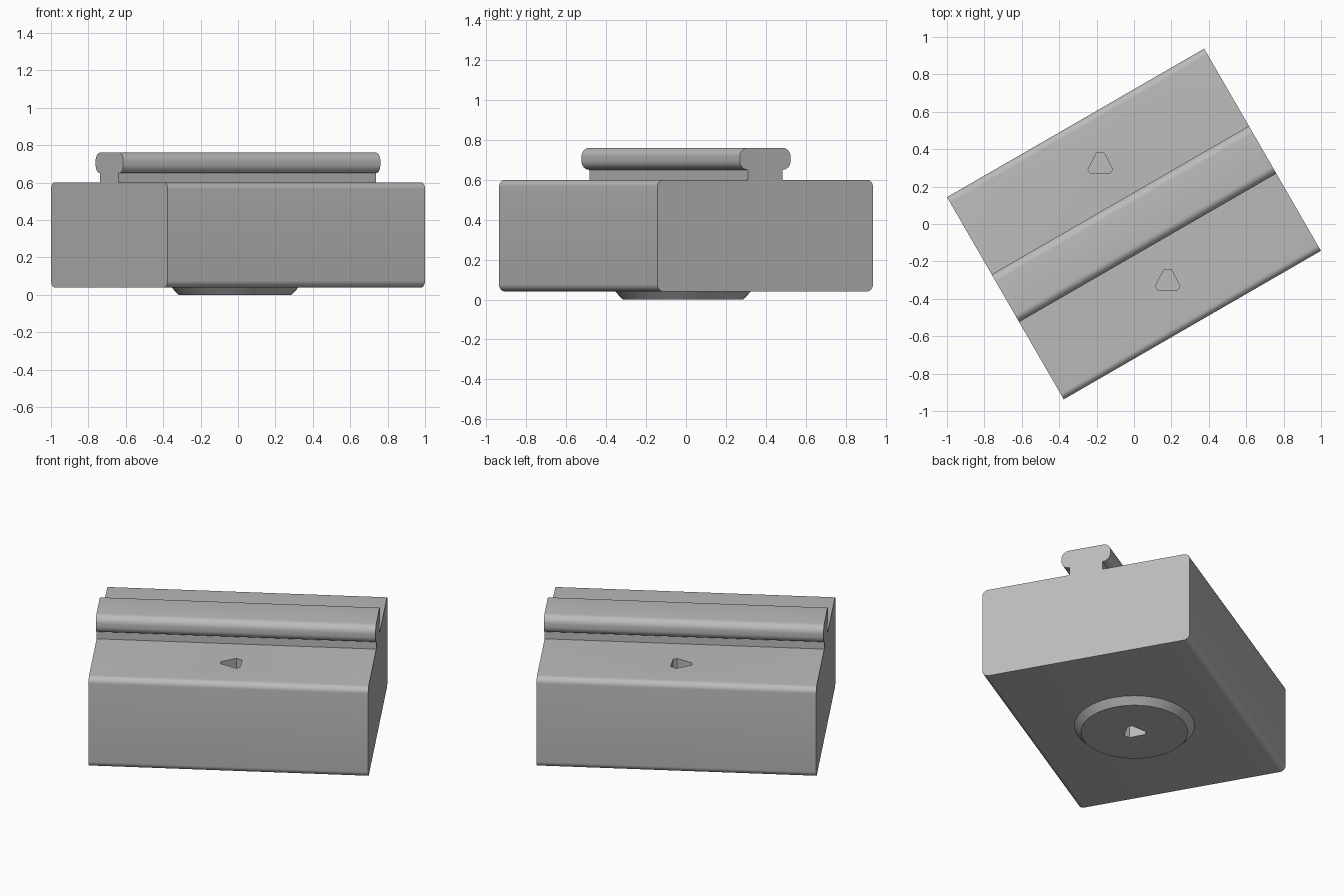
import bpy, bmesh
from math import radians, cos, sin, pi
from mathutils import Matrix

cube = bpy.data.objects.get("Cube")
if cube:
    bpy.data.objects.remove(cube, do_unlink=True)

HALF_LENGTH = 0.794
TURN = Matrix.Rotation(radians(30), 4, 'Z')

grey = bpy.data.materials.new("plain_grey")
grey.use_nodes = True
colour = (0.5, 0.5, 0.5, 1)
grey.diffuse_color = colour
grey.node_tree.nodes["Principled BSDF"].inputs["Base Color"].default_value = colour


def finish(name, bm):
    """Turn a bmesh into a linked object."""
    bmesh.ops.recalc_face_normals(bm, faces=bm.faces)
    mesh = bpy.data.meshes.new(name)
    bm.to_mesh(mesh)
    bm.free()
    mesh.materials.append(grey)
    obj = bpy.data.objects.new(name, mesh)
    bpy.context.collection.objects.link(obj)
    return obj


def prism(points, direction):
    """Extrude a closed outline of 3D points along a direction."""
    bm = bmesh.new()
    face = bm.faces.new([bm.verts.new(p) for p in points])
    new = bmesh.ops.extrude_face_region(bm, geom=[face])["geom"]
    bmesh.ops.translate(bm, vec=direction,
                        verts=[v for v in new if isinstance(v, bmesh.types.BMVert)])
    return bm


def rounded_bar(name, half_width, low, high, radius, steps=8):
    """Bar along the turned length, its four long edges rounded."""
    outline = []
    corners = [(1, high - radius), (-1, high - radius),
               (-1, low + radius), (1, low + radius)]
    for i, (side, z) in enumerate(corners):
        for k in range(steps + 1 if radius else 1):
            a = (i + k / steps) * pi / 2
            outline.append((-HALF_LENGTH,
                            side * (half_width - radius) + radius * cos(a),
                            z + radius * sin(a)))
    bm = prism(outline, (2 * HALF_LENGTH, 0, 0))
    bm.transform(TURN)
    return finish(name, bm)


def socket_cutter(x, y, low, high, flip=1):
    """Triangular socket with clipped corners."""
    half = [(0.02, 0.068), (0.066, -0.02), (0.052, -0.042)]
    outline = half + [(-px, py) for px, py in reversed(half)]
    bm = prism([(x + px, y + flip * py, low) for px, py in outline],
               (0, 0, high - low))
    return finish("socket_cutter", bm)


# Main parts
block = rounded_bar("block", 0.624, 0.04, 0.6, 0.036)
rail_neck = rounded_bar("rail_neck", 0.1, 0.6, 0.652, 0)
rail_head = rounded_bar("rail_head", 0.147, 0.65, 0.76, 0.045)

# Tapered round foot
FOOT = (-0.016, -0.015)
bm = bmesh.new()
bmesh.ops.create_cone(bm, cap_ends=True, segments=64, radius1=0.302, radius2=0.34,
                      depth=0.04, matrix=Matrix.Translation((*FOOT, 0.02)))
foot = finish("foot", bm)

# Sockets: one on each side of the rail, one through the foot
cutters = [socket_cutter(s * -0.18, s * 0.312, 0.45, 0.7) for s in (1, -1)]
cutters.append(socket_cutter(*FOOT, -0.1, 0.16, flip=-1))
for target, cutter in [(block, c) for c in cutters] + [(foot, cutters[-1])]:
    cut = target.modifiers.new("socket", 'BOOLEAN')
    cut.object = cutter
    cut.solver = 'EXACT'
for target in (block, foot):
    bpy.context.view_layer.update()
    graph = bpy.context.evaluated_depsgraph_get()
    mesh = bpy.data.meshes.new_from_object(target.evaluated_get(graph))
    target.modifiers.clear()
    target.data = mesh
for cutter in cutters:
    bpy.data.objects.remove(cutter, do_unlink=True)

# Smooth the rounded edges, keep corners sharp
bpy.ops.object.select_all(action='DESELECT')
for obj in (block, rail_neck, rail_head, foot):
    obj.select_set(True)
bpy.context.view_layer.objects.active = block
bpy.ops.object.shade_smooth_by_angle(angle=radians(30))
